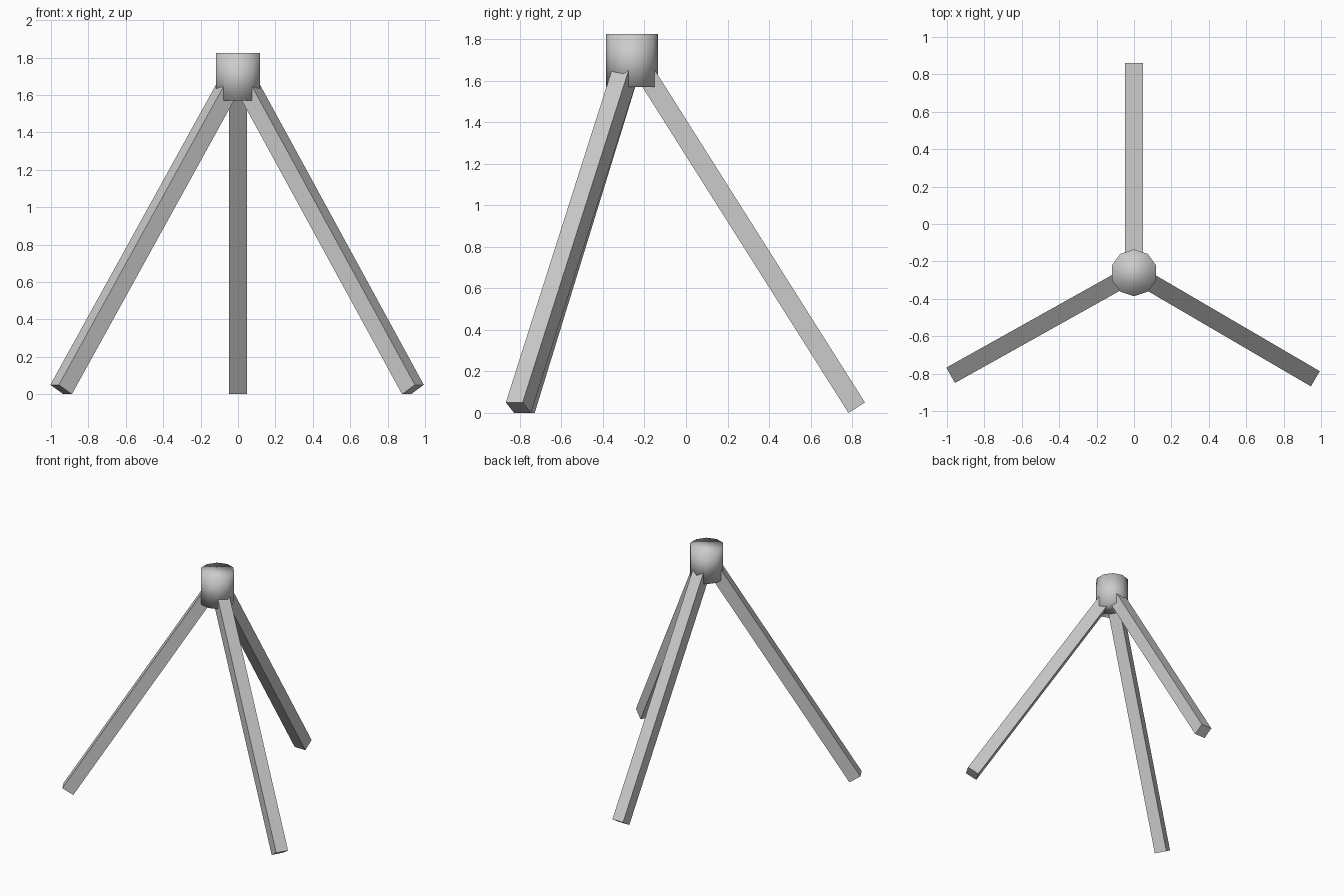
import bpy
import math
from mathutils import Matrix, Vector

if "Cube" in bpy.data.objects:
    bpy.data.objects.remove(bpy.data.objects["Cube"])

HUB_Y = -0.261                      # hub axis position
TILT = math.radians(32.3)           # leg lean from vertical
HALF = 0.047                        # half the leg thickness
FOOT_R = 1.123                      # outermost reach of a foot
LENGTH = 1.98


def leg(name, degrees):
    """Square bar leaning from its foot up into the hub."""
    foot = Vector((FOOT_R - HALF * math.cos(TILT), 0, HALF * math.sin(TILT)))
    bpy.ops.mesh.primitive_cube_add(size=1)
    ob = bpy.context.object
    ob.name = name
    ob.data.transform(Matrix.Translation((0, 0, 0.5)))
    ob.data.transform(Matrix.Diagonal((2 * HALF, 2 * HALF, LENGTH, 1)))
    ob.matrix_world = (Matrix.Translation((0, HUB_Y, 0))
                       @ Matrix.Rotation(math.radians(degrees), 4, 'Z')
                       @ Matrix.Translation(foot)
                       @ Matrix.Rotation(-TILT, 4, 'Y'))


# Three legs
leg("back_leg", 90)
leg("left_leg", 209.2)
leg("right_leg", 329.7)

# Ten-sided hub, smooth all over
bpy.ops.mesh.primitive_cylinder_add(vertices=10, radius=0.125, depth=0.255,
                                    location=(0, HUB_Y, 1.6975))
bpy.context.object.name = "hub"
bpy.ops.object.shade_smooth()
